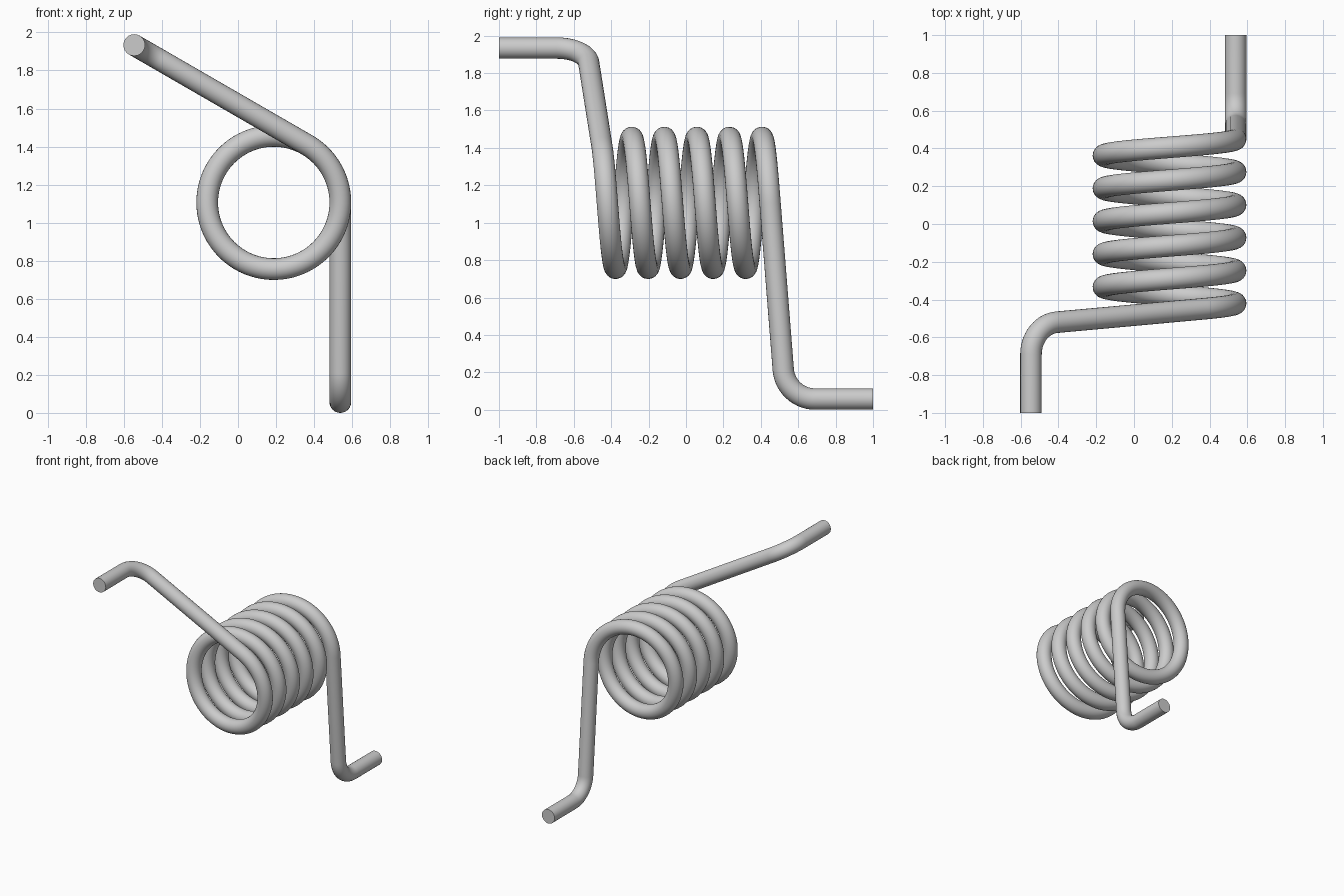
import bpy
from math import cos, sin, pi, radians
from mathutils import Vector

if "Cube" in bpy.data.objects:
    bpy.data.objects.remove(bpy.data.objects["Cube"])

WIRE = 0.057                  # wire radius
CX, CZ, R = 0.188, 1.106, 0.35  # coil axis and mean radius
Y0 = 0.4495                   # half length of the coil
LEG = 1.049                   # leg length seen from the front
BEND = 0.158                  # distance from corner to bend start
A0, A1 = radians(60), -10 * pi  # coil start and end angles
SLOPE = 2 * Y0 / ((A0 - A1) * R)


def coil_point(t):
    a = A0 + (A1 - A0) * t
    return Vector((CX + R * cos(a), -Y0 + 2 * Y0 * t, CZ + R * sin(a)))


def hooked_leg(start, direction, y_end, steps=14):
    """Straight leg, round bend, then a straight end along y."""
    corner = start + direction * LEG
    out = Vector((0, 1 if y_end > 0 else -1, 0))
    d = direction.normalized()
    p, q = corner - d * BEND, corner + out * BEND
    # true circular arc tangent to both straight parts
    theta = d.angle(out)
    rad = BEND / math_tan(theta / 2)
    side = (out - d * d.dot(out)).normalized()
    arc = [p + d * rad * sin(theta * i / steps)
           + side * rad * (1 - cos(theta * i / steps)) for i in range(steps + 1)]
    return arc + [Vector((q.x, y_end, q.z))]


def math_tan(a):
    return sin(a) / cos(a)


# Coil with a tangent leg at each end
coil = [coil_point(i / 400) for i in range(401)]
upper = hooked_leg(coil[0], Vector((-sin(A0), -SLOPE, cos(A0))), -1)
lower = hooked_leg(coil[-1], Vector((0, SLOPE, -1)), 1)
path = upper[::-1] + coil + lower

# Round wire swept along the path
curve = bpy.data.curves.new("spring_wire", 'CURVE')
curve.dimensions = '3D'
curve.twist_mode = 'MINIMUM'
curve.bevel_depth = WIRE
curve.bevel_resolution = 10
curve.use_fill_caps = True
spline = curve.splines.new('POLY')
spline.points.add(len(path) - 1)
for pt, co in zip(spline.points, path):
    pt.co = (*co, 1)
spring = bpy.data.objects.new("torsion_spring", curve)
bpy.context.collection.objects.link(spring)

# Mesh with smooth sides and crisp wire ends
bpy.context.view_layer.objects.active = spring
spring.select_set(True)
bpy.ops.object.convert(target='MESH')
bpy.ops.object.shade_smooth_by_angle(angle=radians(40))
